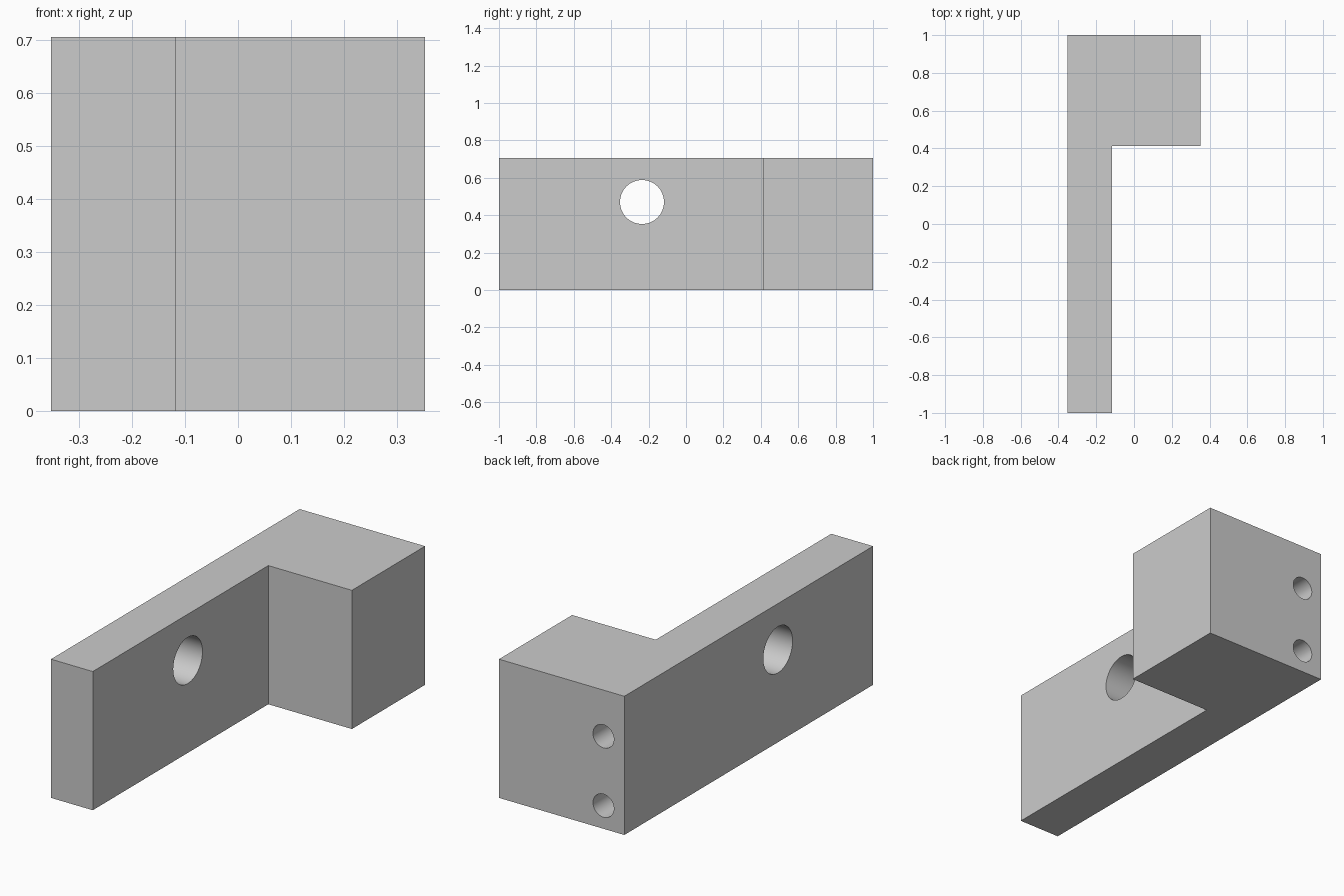
import bpy, bmesh
from math import radians

if "Cube" in bpy.data.objects:
    bpy.data.objects.remove(bpy.data.objects["Cube"])

U = 2 / 17  # the part sits on a grid of 17 units along its length

# L-shaped body: profile seen from above, extruded upwards
profile = [(-3, -8.5), (-1, -8.5), (-1, 3.5), (3, 3.5), (3, 8.5), (-3, 8.5)]
bm = bmesh.new()
base = bm.faces.new([bm.verts.new((x * U, y * U, 0)) for x, y in profile])
top = bmesh.ops.extrude_face_region(bm, geom=[base])["geom"]
bmesh.ops.translate(bm, vec=(0, 0, 6 * U),
                    verts=[g for g in top if isinstance(g, bmesh.types.BMVert)])
bmesh.ops.recalc_face_normals(bm, faces=bm.faces)
mesh = bpy.data.meshes.new("bracket_body")
bm.to_mesh(mesh)
bm.free()
body = bpy.data.objects.new("bracket_body", mesh)
bpy.context.collection.objects.link(body)


def drill(name, centre, radius, depth, rotation):
    """Cut a round hole into the body."""
    bpy.ops.mesh.primitive_cylinder_add(
        vertices=64, radius=radius * U, depth=depth * U,
        location=[c * U for c in centre], rotation=rotation)
    cutter = bpy.context.object
    cutter.name = name
    cutter.hide_render = True
    bpy.ops.object.select_all(action='DESELECT')
    bpy.context.view_layer.objects.active = body
    body.select_set(True)
    mod = body.modifiers.new(name, 'BOOLEAN')
    mod.operation = 'DIFFERENCE'
    mod.solver = 'EXACT'
    mod.object = cutter
    bpy.ops.object.modifier_apply(modifier=mod.name)
    bpy.data.objects.remove(cutter)


# Large hole straight through the arm
drill("arm_hole", (-2, -2, 4), 1, 4, (0, radians(90), 0))

# Two blind screw holes in the back face, 4 units deep
for z in (1, 4):
    drill("screw_hole", (-2, 8.5, z), 0.5, 8, (radians(90), 0, 0))

bpy.ops.object.shade_smooth_by_angle(angle=radians(30))
